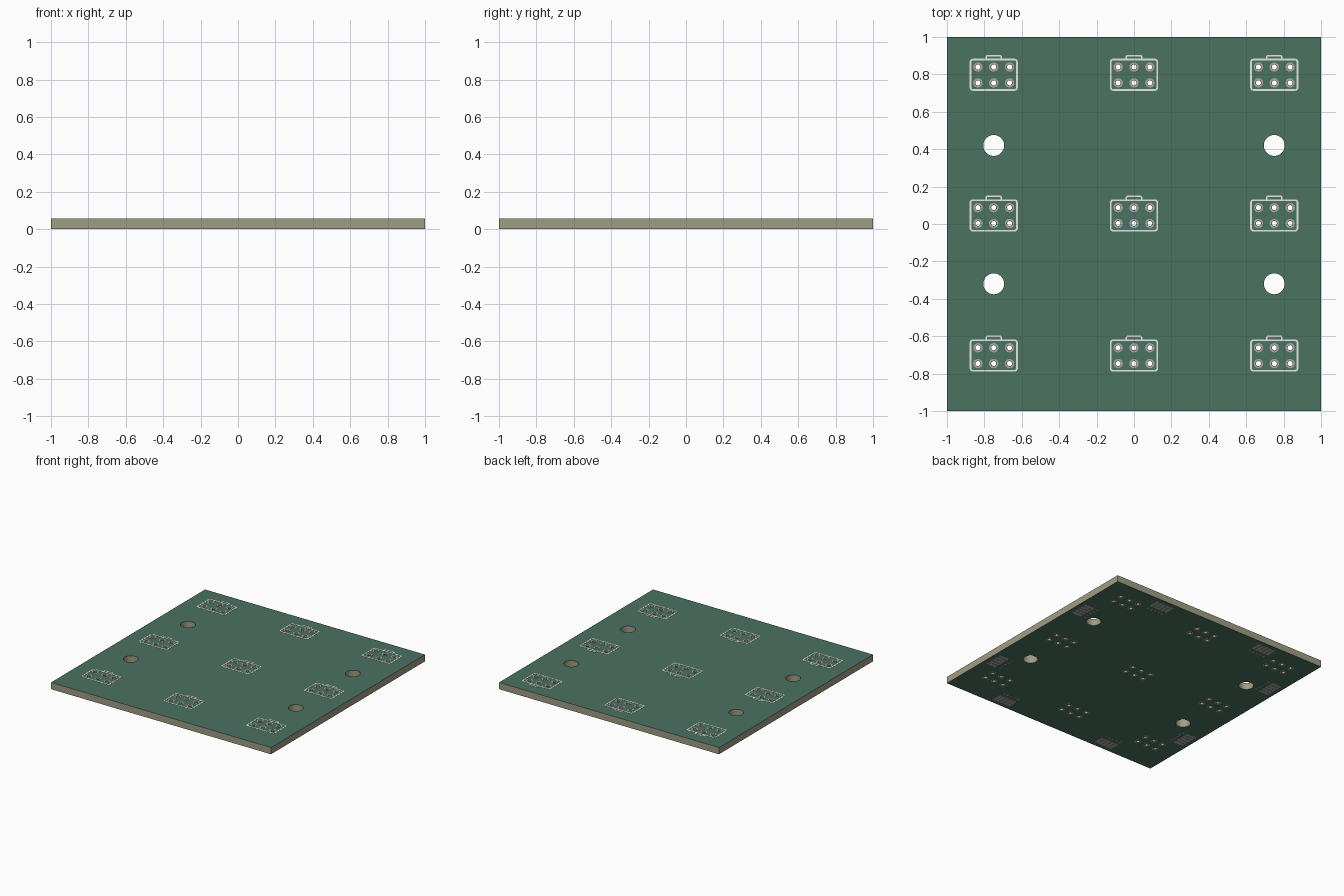
import bpy, bmesh, math

if "Cube" in bpy.data.objects:
    bpy.data.objects.remove(bpy.data.objects["Cube"])

def material(name, rgb):
    m = bpy.data.materials.new(name)
    m.diffuse_color = (*rgb, 1)
    m.use_nodes = True
    m.node_tree.nodes["Principled BSDF"].inputs["Base Color"].default_value = m.diffuse_color
    return m

MASK = material("green_mask", (0.07, 0.17, 0.12))
CORE = material("beige_core", (0.35, 0.34, 0.23))
METAL = material("grey_metal", (0.42, 0.39, 0.39))
SILK = material("white_ink", (0.85, 0.85, 0.85))

Z0, Z1 = 0.001, 0.056          # board faces
HOLE, PAD, PITCH = 0.0135, 0.025, 0.0847

def circle(x, y, r, n=24):
    return [(x + r * math.cos(2 * math.pi * i / n), y + r * math.sin(2 * math.pi * i / n)) for i in range(n)]

def rect(x0, y0, x1, y1):
    return [(x0, y0), (x1, y0), (x1, y1), (x0, y1)]

def round_rect(x0, y0, x1, y1, r, n=4):
    pts = []
    corners = [(x1 - r, y1 - r), (x0 + r, y1 - r), (x0 + r, y0 + r), (x1 - r, y0 + r)]
    for k, (cx, cy) in enumerate(corners):
        for i in range(n + 1):
            a = (k + i / n) * math.pi / 2
            pts.append((cx + r * math.cos(a), cy + r * math.sin(a)))
    return pts

def plate(name, loops, z0, z1, mats):
    """Filled outlines (inner loops become holes) extruded from z0 to z1."""
    cu = bpy.data.curves.new(name, 'CURVE')
    cu.dimensions, cu.fill_mode, cu.extrude = '2D', 'BOTH', (z1 - z0) / 2
    for loop in loops:
        s = cu.splines.new('POLY')
        s.points.add(len(loop) - 1)
        for p, (x, y) in zip(s.points, loop):
            p.co = (x, y, 0, 1)
        s.use_cyclic_u = True
    tmp = bpy.data.objects.new(name + "_outline", cu)
    bpy.context.collection.objects.link(tmp)
    dg = bpy.context.evaluated_depsgraph_get()
    me = bpy.data.meshes.new_from_object(tmp.evaluated_get(dg))
    bpy.data.objects.remove(tmp)
    bm = bmesh.new()
    bm.from_mesh(me)
    bmesh.ops.remove_doubles(bm, verts=bm.verts, dist=1e-5)
    bmesh.ops.recalc_face_normals(bm, faces=bm.faces)
    bmesh.ops.translate(bm, verts=bm.verts, vec=(0, 0, (z0 + z1) / 2))
    me.materials.clear()
    for m in mats:
        me.materials.append(m)
    for f in bm.faces:        # second material goes on the upright walls
        f.smooth = False
        f.material_index = 1 if len(mats) > 1 and abs(f.normal.z) < 0.5 else 0
    bm.to_mesh(me)
    bm.free()
    ob = bpy.data.objects.new(name, me)
    bpy.context.collection.objects.link(ob)
    return ob

# layout
headers = [(x, y) for y in (0.797, 0.045, -0.704) for x in (-0.75, 0, 0.75)]
pins = [(hx + i * PITCH, hy + j * PITCH) for hx, hy in headers for i in (-1, 0, 1) for j in (-.5, .5)]
mounts = [(x, y) for x in (-0.75, 0.75) for y in (0.42, -0.32)]

# board with mounting holes and pin holes
plate("board", [rect(-1, -1, 1, 1)] + [circle(x, y, 0.056, 32) for x, y in mounts]
      + [circle(x, y, HOLE + 0.001) for x, y in pins], Z0, Z1, [MASK, CORE])

# plated pin holes: barrel lining, and ring pads on both faces
def rings(name, outer, z0, z1):
    plate(name, [circle(x, y, r) for x, y in pins for r in (outer, HOLE)], z0, z1, [METAL])

rings("hole_linings", HOLE + 0.001, Z0, Z1)
rings("top_pads", PAD, Z1, Z1 + 0.001)
rings("bottom_pads", PAD, Z0 - 0.001, Z0)

# printed header outlines with key tab
W = 0.009
frames, tabs = [], []
for x, y in headers:
    x0, y0, x1, y1 = x - 0.129, y - 0.085, x + 0.129, y + 0.087
    frames += [round_rect(x0, y0, x1, y1, 0.017),
               round_rect(x0 + W, y0 + W, x1 - W, y1 - W, 0.009)]
    t = y1 + 0.0002
    tabs.append([(x - 0.045, t), (x - 0.045, t + 0.012), (x - 0.037, t + 0.02), (x + 0.037, t + 0.02),
                 (x + 0.045, t + 0.012), (x + 0.045, t), (x + 0.037, t), (x + 0.037, t + 0.009),
                 (x + 0.034, t + 0.012), (x - 0.034, t + 0.012), (x - 0.037, t + 0.009), (x - 0.037, t)])
plate("header_outlines", frames, Z1, Z1 + 0.001, [SILK])
plate("header_key_tabs", tabs, Z1, Z1 + 0.001, [SILK])

# edge contact groups under the board: long contacts and a row of short pins
contacts = []
for side in range(4):
    c, s = round(math.cos(side * math.pi / 2)), round(math.sin(side * math.pi / 2))
    for mid in (-0.5, 0.5):
        boxes = [rect(0.875, mid + (i - 2) * 0.034 - 0.0145, 0.965, mid + (i - 2) * 0.034 + 0.0145) for i in range(5)]
        boxes += [rect(0.83, mid + (i - 2) * 0.034 - 0.006, 0.855, mid + (i - 2) * 0.034 + 0.006) for i in range(5)]
        contacts += [[(c * x - s * y, s * x + c * y) for x, y in b] for b in boxes]
plate("edge_contacts", contacts, Z0 - 0.001, Z0, [METAL])
